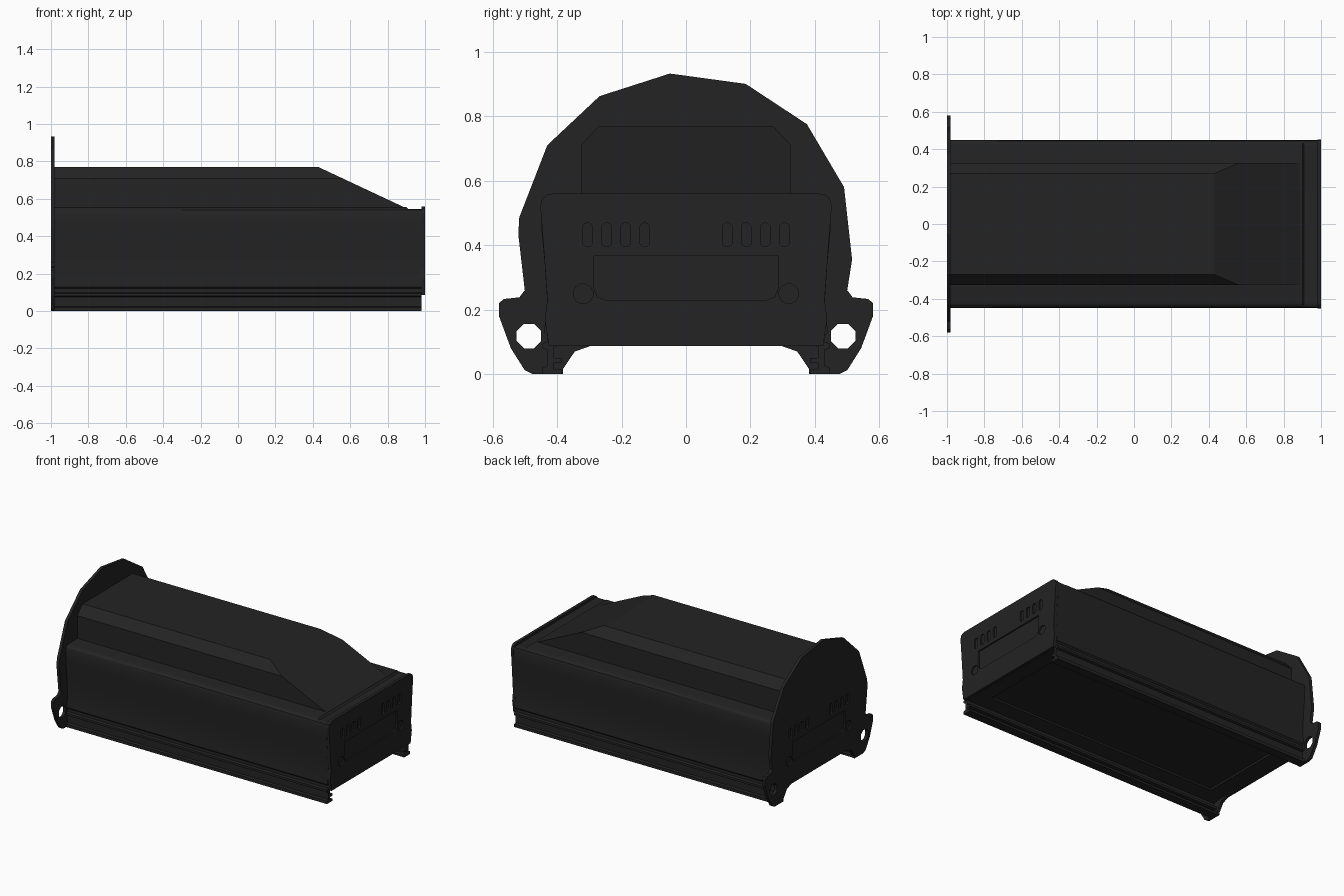
import bpy
import bmesh
from math import cos, sin, pi, radians

cube = bpy.data.objects.get("Cube")
if cube:
    bpy.data.objects.remove(cube)

black = bpy.data.materials.new("matte black")
black.use_nodes = True
black.diffuse_color = (0.017, 0.017, 0.017, 1)
bsdf = black.node_tree.nodes["Principled BSDF"]
bsdf.inputs["Base Color"].default_value = black.diffuse_color
bsdf.inputs["Roughness"].default_value = 0.8


def mirror(half):
    """Close a +y half profile with its mirror image."""
    return half + [(-y, z) for y, z in reversed(half)]


def slab(outline, x0, x1):
    return [[(x0, y, z) for y, z in outline], [(x1, y, z) for y, z in outline]]


def add_loft(bm, rings):
    """Skin a row of matching outlines and cap both ends."""
    rows = [[bm.verts.new(p) for p in ring] for ring in rings]
    n = len(rows[0])
    for a, b in zip(rows, rows[1:]):
        for i in range(n):
            j = (i + 1) % n
            bm.faces.new((a[i], a[j], b[j], b[i]))
    bm.faces.new(rows[0])
    bm.faces.new(rows[-1])


def make(name, lofts):
    bm = bmesh.new()
    for rings in lofts:
        add_loft(bm, rings)
    bmesh.ops.recalc_face_normals(bm, faces=bm.faces)
    mesh = bpy.data.meshes.new(name)
    bm.to_mesh(mesh)
    bm.free()
    mesh.materials.append(black)
    obj = bpy.data.objects.new(name, mesh)
    bpy.context.collection.objects.link(obj)
    return obj


def cut(obj, lofts):
    """Subtract prisms from an object and drop the cutter."""
    cutter = make("cutter", lofts)
    cutter.hide_render = True
    mod = obj.modifiers.new("cut", "BOOLEAN")
    mod.operation = "DIFFERENCE"
    mod.solver = "EXACT"
    mod.object = cutter
    graph = bpy.context.evaluated_depsgraph_get()
    mesh = bpy.data.meshes.new_from_object(obj.evaluated_get(graph))
    obj.modifiers.clear()
    obj.data = mesh
    bpy.data.objects.remove(cutter)


def oval(y, z, r, stretch=0.0, n=12):
    """Circle, or an upright slot when stretched."""
    pts = []
    for k in range(n):
        a = 2 * pi * (k + 0.5) / n
        s = stretch if sin(a) > 0 else -stretch
        pts.append((y + r * cos(a), z + r * sin(a) + s))
    return pts


# Extruded housing with slotted rails along the bottom
half = [(0.34, 0.095), (0.41, 0.085), (0.41, 0.05), (0.385, 0.05), (0.385, 0.035),
        (0.41, 0.035), (0.41, 0.015), (0.385, 0.015), (0.385, 0), (0.445, 0),
        (0.445, 0.02), (0.43, 0.025), (0.43, 0.075), (0.445, 0.08), (0.445, 0.095),
        (0.43, 0.1), (0.43, 0.12), (0.44, 0.13), (0.43, 0.22), (0.438, 0.34),
        (0.448, 0.45), (0.45, 0.52), (0.444, 0.54), (0.43, 0.552), (0.41, 0.556)]
section = mirror(half)
lowered = [(y, min(z, 0.545 - 0.002 * (z > 0.553))) for y, z in section]
housing = make("housing", [slab(section, -0.98, 0.9) + slab(lowered, 0.91, 0.98)])

# Shallow recess in the underside
floor = [(-0.31, 0.05), (0.31, 0.05), (0.31, 0.107), (-0.31, 0.107)]
cut(housing, [slab(floor, -0.87, 0.87)])

# Raised cover with chamfered edges and a sloping nose
cover = mirror([(0.325, 0.545), (0.325, 0.71), (0.27, 0.77)])
nose = [(0.43 + (0.77 - z) * 0.48 / 0.225, y, z) for y, z in cover]
make("top_cover", [[[(-0.98, y, z) for y, z in cover], nose]])

# Flat end plate
end_half = [(0.425, 0.087), (0.438, 0.17), (0.43, 0.23), (0.442, 0.4),
            (0.452, 0.52), (0.446, 0.545), (0.43, 0.557), (0.41, 0.56)]
end_plate = make("end_plate", [slab(mirror(end_half), 0.98, 1.0)])

# Large faceted mounting plate with two ears
right_ear = [(0.5, 0.26), (0.517, 0.238), (0.565, 0.233), (0.58, 0.22), (0.58, 0.18),
             (0.543, 0.08), (0.5, 0.012), (0.475, 0), (0.382, 0), (0.382, 0.015),
             (0.345, 0.07), (0.297, 0.087)]
left_ear = [(-y, z) for y, z in reversed(right_ear)]
dome = [(-0.52, 0.433), (-0.517, 0.486), (-0.43, 0.71), (-0.268, 0.862), (-0.05, 0.932),
        (0.185, 0.9), (0.375, 0.775), (0.49, 0.58), (0.515, 0.355)]
mount_plate = make("mounting_plate", [slab(dome + right_ear + left_ear, -1.0, -0.98)])
cut(mount_plate, [slab(oval(s * 0.487, 0.118, 0.041, n=8), -1.1, -0.9) for s in (-1, 1)])

# Vent slots, screw recesses and connector panel on both ends
details = [oval(s * (0.128 + 0.059 * k), 0.432, 0.016, 0.021)
           for s in (-1, 1) for k in range(4)]
details += [oval(s * 0.319, 0.249, 0.031) for s in (-1, 1)]
details.append(mirror([(0.25, 0.23), (0.275, 0.24), (0.285, 0.265), (0.285, 0.367)]))
for plate, side in ((end_plate, 1), (mount_plate, -1)):
    cut(plate, [slab(d, side * 0.99, side * 1.05) for d in details])

# Smooth the curved sides, keep hard edges
bpy.ops.object.select_all(action="DESELECT")
housing.select_set(True)
bpy.context.view_layer.objects.active = housing
bpy.ops.object.shade_smooth_by_angle(angle=radians(28))
